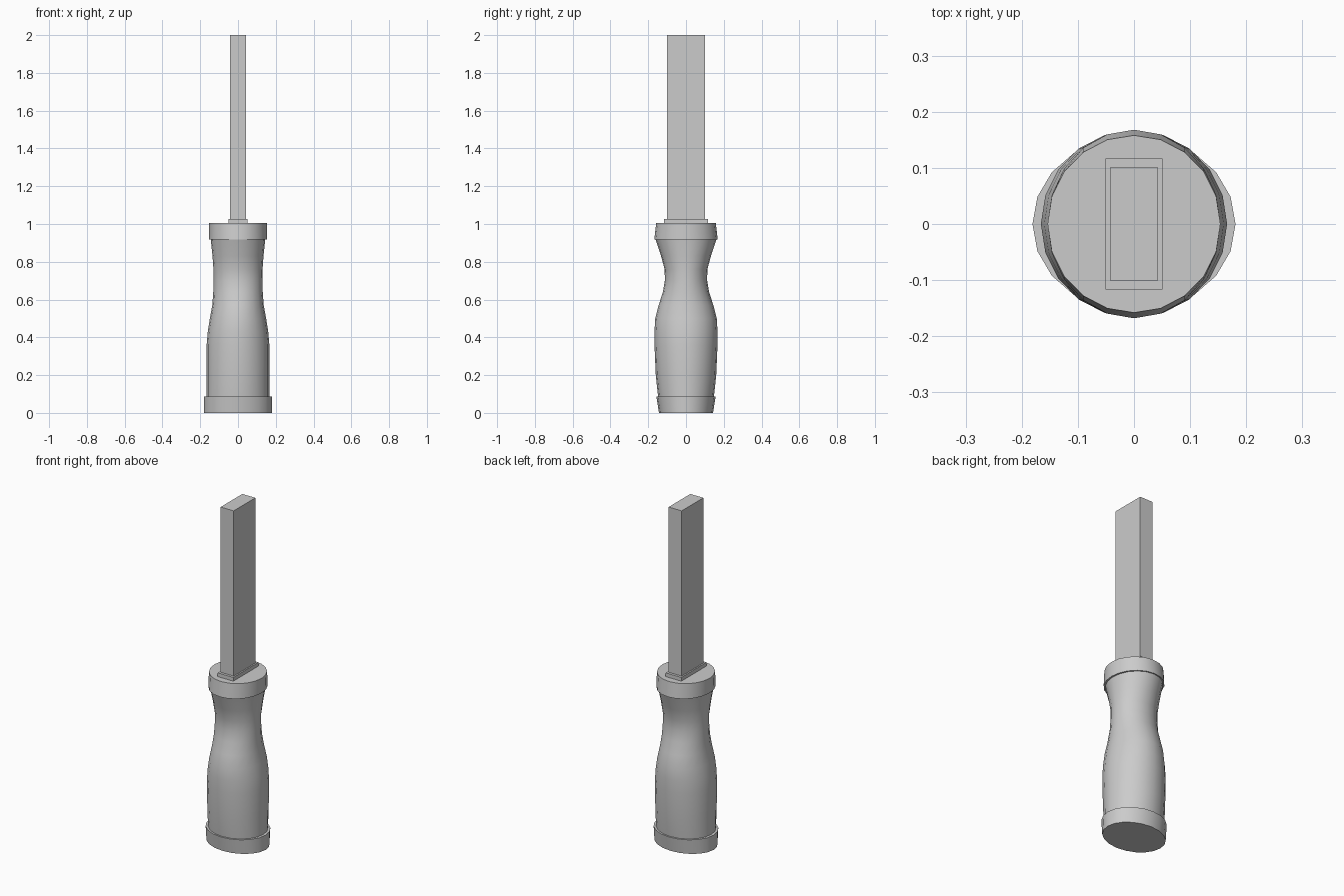
import bpy, bmesh
from math import sin, cos, tau, radians

if "Cube" in bpy.data.objects:
    bpy.data.objects.remove(bpy.data.objects["Cube"])

SIDES = 20


def loft(name, sections):
    """Capped elliptical loft through (z, x radius, y radius) sections."""
    bm = bmesh.new()
    rings = [[bm.verts.new((rx * cos(tau * i / SIDES), ry * sin(tau * i / SIDES), z))
              for i in range(SIDES)] for z, rx, ry in sections]
    for a, b in zip(rings, rings[1:]):
        for i in range(SIDES):
            j = (i + 1) % SIDES
            bm.faces.new((a[i], a[j], b[j], b[i]))
    bm.faces.new(rings[0][::-1])
    bm.faces.new(rings[-1])
    mesh = bpy.data.meshes.new(name)
    bm.to_mesh(mesh)
    bm.free()
    obj = bpy.data.objects.new(name, mesh)
    bpy.context.collection.objects.link(obj)
    bpy.ops.object.select_all(action='DESELECT')
    obj.select_set(True)
    bpy.context.view_layer.objects.active = obj
    bpy.ops.object.shade_smooth_by_angle(angle=radians(35))
    return obj


def box(name, sx, sy, z0, z1):
    """Box centred on the z axis between two heights."""
    bpy.ops.mesh.primitive_cube_add(size=1, location=(0, 0, (z0 + z1) / 2))
    obj = bpy.context.object
    obj.name = name
    obj.scale = (sx, sy, z1 - z0)
    bpy.ops.object.transform_apply(location=False, rotation=False, scale=True)
    return obj


# Handle: end cap, waisted grip and top collar
loft("pommel", [(0, 0.181, 0.143), (0.087, 0.181, 0.157)])
loft("grip", [
    (0.087, 0.166, 0.148), (0.2, 0.166, 0.16), (0.36, 0.166, 0.167),
    (0.43, 0.16, 0.167), (0.5, 0.149, 0.163), (0.57, 0.136, 0.145),
    (0.64, 0.131, 0.122), (0.7, 0.13, 0.112), (0.76, 0.13, 0.113),
    (0.83, 0.135, 0.132), (0.917, 0.144, 0.161),
])
loft("collar", [(0.917, 0.154, 0.168), (1.004, 0.154, 0.158)])

# Blade and its seat
box("blade_seat", 0.102, 0.233, 1.0, 1.026)
box("blade", 0.085, 0.202, 1.0, 2.0)
